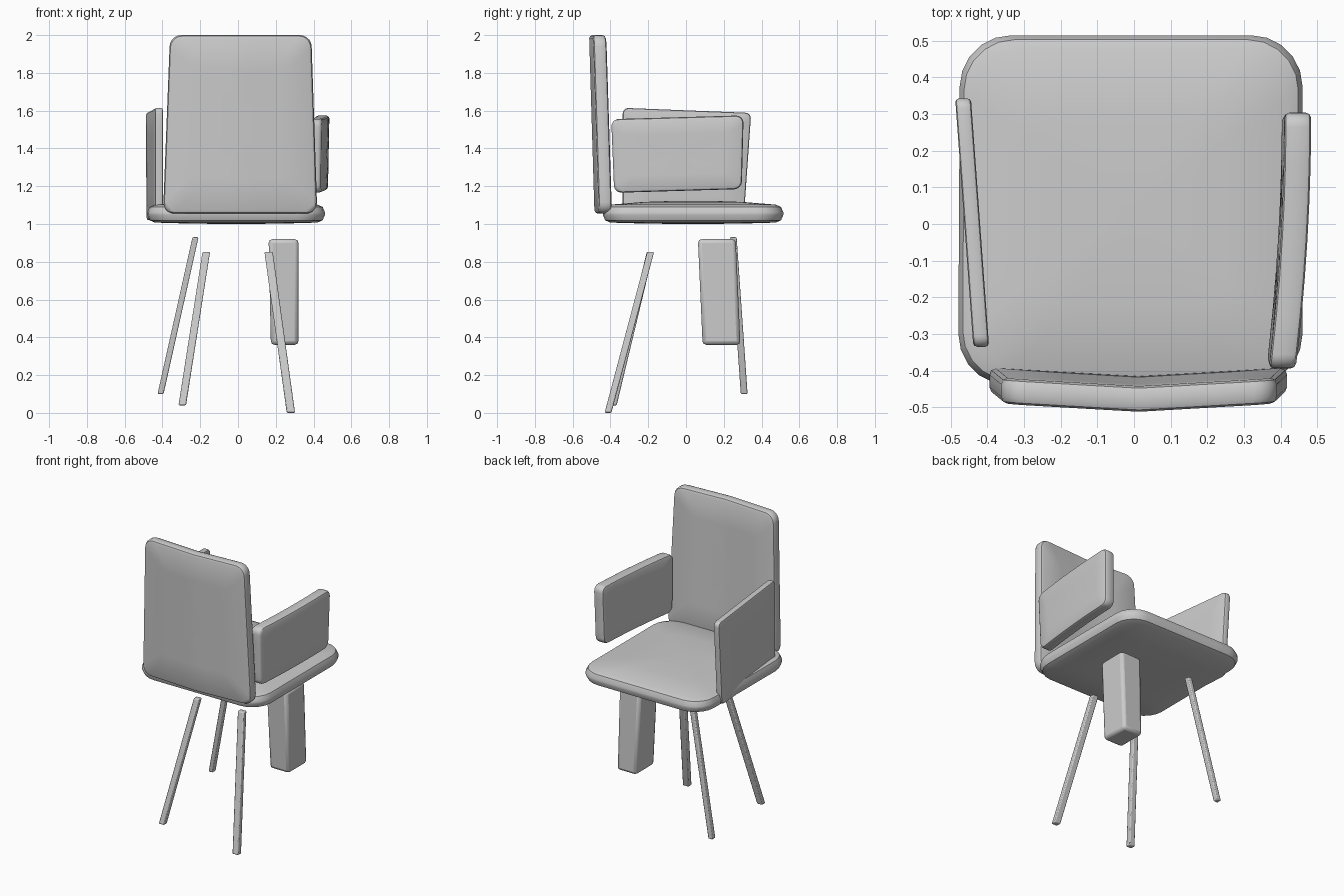
import bpy, bmesh, math
from mathutils import Vector

if "Cube" in bpy.data.objects:
    bpy.data.objects.remove(bpy.data.objects["Cube"])


def finish(name, bm):
    bmesh.ops.recalc_face_normals(bm, faces=bm.faces)
    me = bpy.data.meshes.new(name)
    bm.to_mesh(me)
    bm.free()
    ob = bpy.data.objects.new(name, me)
    bpy.context.collection.objects.link(ob)
    for p in me.polygons:
        p.use_smooth = True
    bpy.ops.object.select_all(action='DESELECT')
    ob.select_set(True)
    bpy.context.view_layer.objects.active = ob
    return ob


def outline(corners, r, seg=5, cuts=6):
    """Rounded quad outline (counter-clockwise) with extra points on the straight sides."""
    pts = []
    c = [Vector(p) for p in corners]
    for i in range(4):
        p, a, b = c[i], c[i - 1], c[(i + 1) % 4]
        s, e = p + (a - p).normalized() * r, p + (b - p).normalized() * r
        for k in range(seg + 1):
            ang = math.pi / 2 * k / seg
            o = s + e - p
            pts.append(o + (s - o) * math.cos(ang) + (e - o) * math.sin(ang))
        nxt = b + (p - b).normalized() * r
        for k in range(1, cuts):
            pts.append(e.lerp(nxt, k / cuts))
    return pts


def pad(name, corners, radius, thick, bevel, place, crown=(0.0, 0.0)):
    """Rounded slab: outline in (u, v), thickness in w, placed by a mapping."""
    pts = outline(corners, radius)
    us, vs = [p.x for p in pts], [p.y for p in pts]
    cu, cv = (min(us) + max(us)) / 2, (min(vs) + max(vs)) / 2
    hu, hv = (max(us) - min(us)) / 2, (max(vs) - min(vs)) / 2
    h = thick / 2
    small = min(hu, hv)
    half = [(0, h - bevel), (bevel * 0.3, h - bevel * 0.3), (bevel, h)]
    inner = [(small * 0.45, 0.7), (small * 0.75, 0.95)]
    low, high = crown
    prof = [(d, -h - low * f) for d, f in reversed(inner)] + [(d, -w) for d, w in reversed(half)]
    prof += half + [(d, h + high * f) for d, f in inner]
    bm = bmesh.new()
    rings = []
    for d, w in prof:
        su, sv = 1 - d / hu, 1 - d / hv
        rings.append([bm.verts.new(place(cu + (p.x - cu) * su, cv + (p.y - cv) * sv, w)) for p in pts])
    n = len(pts)
    for a, b in zip(rings, rings[1:]):
        for i in range(n):
            j = (i + 1) % n
            bm.faces.new((a[i], a[j], b[j], b[i]))
    for ring, w in ((rings[0], -h - low), (rings[-1], h + high)):
        m = bm.verts.new(place(cu, cv, w))
        for i in range(n):
            bm.faces.new((ring[i], ring[(i + 1) % n], m))
    finish(name, bm)
    bpy.ops.object.shade_smooth_by_angle(angle=math.radians(40))


def leg(name, top, bottom, bevel):
    """Bevelled bar between two (x, y, z, half_x, half_y) ends."""
    bm = bmesh.new()
    loops = [[bm.verts.new((x + sx * hx, y + sy * hy, z))
              for sx, sy in ((-1, -1), (1, -1), (1, 1), (-1, 1))]
             for x, y, z, hx, hy in (bottom, top)]
    bm.faces.new(loops[0])
    bm.faces.new(loops[1])
    for i in range(4):
        j = (i + 1) % 4
        bm.faces.new((loops[0][i], loops[0][j], loops[1][j], loops[1][i]))
    ob = finish(name, bm)
    m = ob.modifiers.new("bevel", 'BEVEL')
    m.width, m.segments = bevel, 2
    bpy.ops.object.shade_smooth_by_angle(angle=math.radians(40))


# Seat cushion
pad("seat", [(-0.48, -0.44), (0.46, -0.44), (0.46, 0.515), (-0.475, 0.515)], 0.14, 0.095, 0.04,
    lambda u, v, w: (u, v, 1.055 + w), crown=(0.007, 0.02))

# Backrest, tilted and creased slightly along its middle
pad("backrest", [(-0.397, 1.055), (0.42, 1.055), (0.388, 2.0), (-0.36, 2.0)], 0.06, 0.07, 0.018,
    lambda u, v, w: (u, -0.478 + 0.03 * (2.0 - v) + 0.022 * abs(u - 0.012) / 0.38 + w, v))

# Left armrest panel
pad("left_armrest", [(-0.335, 1.02), (0.305, 1.02), (0.345, 1.588), (-0.335, 1.615)], 0.03, 0.043, 0.01,
    lambda u, v, w: (-0.4415 - 0.073 * u + w, u, v))

# Right armrest panel, gently bowed
pad("right_armrest", [(-0.38, 1.165), (0.295, 1.185), (0.305, 1.575), (-0.396, 1.555)], 0.04, 0.073, 0.014,
    lambda u, v, w: (0.445 - 0.085 * max(0.0, (0.3 - u) / 0.7) ** 2 * 0.5
                     + 0.02 * (v - 1.45) + w, u, v))

# Three thin splayed legs
leg("back_left_leg", (-0.225, 0.25, 0.93, 0.016, 0.018), (-0.41, 0.308, 0.10, 0.016, 0.018), 0.006)
leg("front_left_leg", (-0.168, -0.19, 0.852, 0.02, 0.018), (-0.295, -0.385, 0.04, 0.02, 0.018), 0.006)
leg("front_right_leg", (0.162, -0.187, 0.852, 0.022, 0.018), (0.28, -0.413, 0.0, 0.022, 0.018), 0.006)

# Thick short leg
leg("back_right_leg", (0.241, 0.163, 0.92, 0.079, 0.1), (0.247, 0.188, 0.36, 0.073, 0.1), 0.02)
